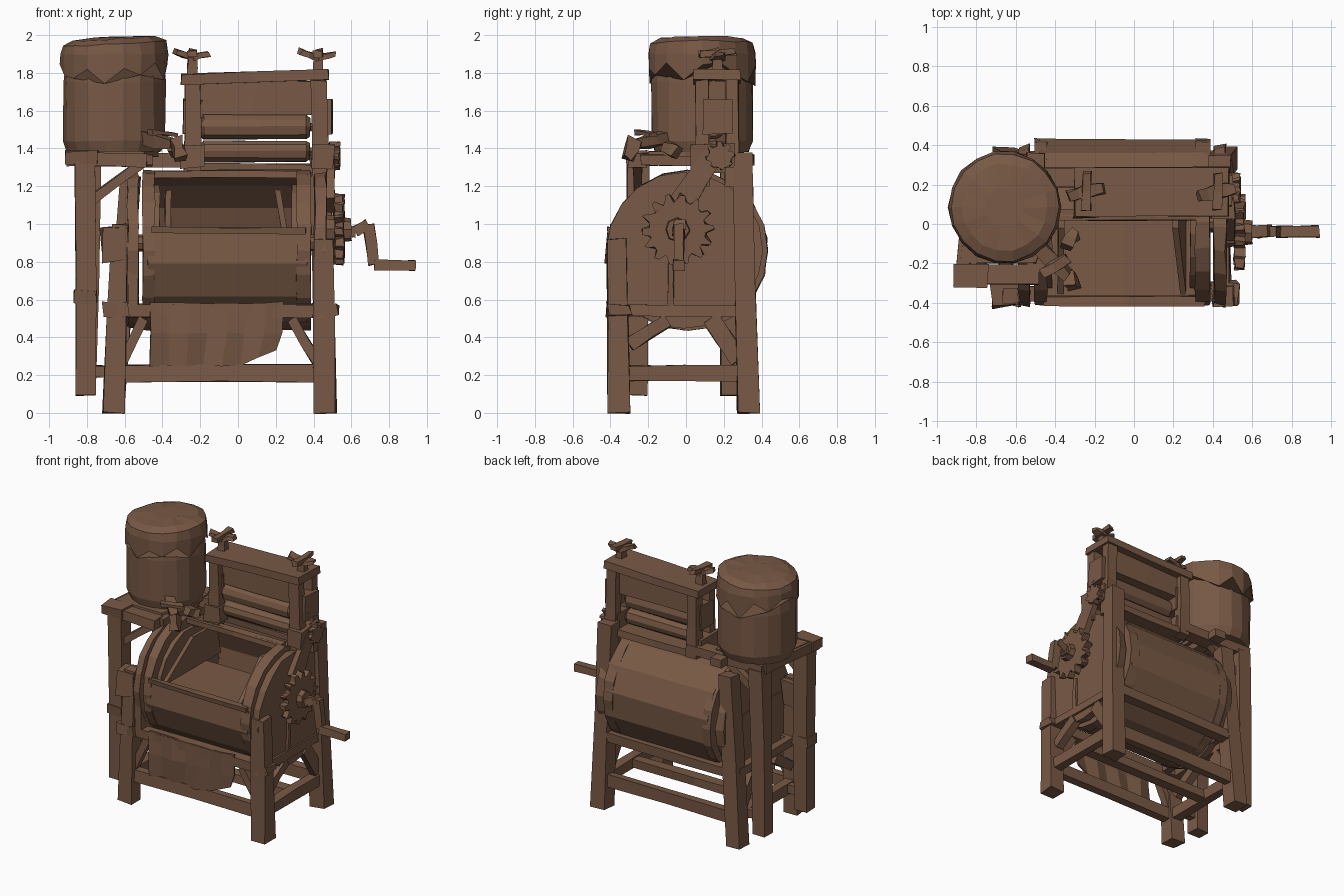
import bpy, bmesh, random
from math import sin, cos, pi, radians
from mathutils import Vector

random.seed(4)
if "Cube" in bpy.data.objects:
    bpy.data.objects.remove(bpy.data.objects["Cube"])

wood = bpy.data.materials.new("brown_wood")
wood.use_nodes = True
COLOUR = (0.19, 0.10, 0.06, 1)
wood.diffuse_color = COLOUR
wood.node_tree.nodes["Principled BSDF"].inputs["Base Color"].default_value = COLOUR


def finish(name, bm, rough=0.0):
    for v in bm.verts:
        v.co += Vector([random.uniform(-rough, rough) for _ in range(3)])
    bmesh.ops.recalc_face_normals(bm, faces=bm.faces)
    mesh = bpy.data.meshes.new(name)
    bm.to_mesh(mesh)
    bm.free()
    mesh.materials.append(wood)
    ob = bpy.data.objects.new(name, mesh)
    bpy.context.collection.objects.link(ob)
    return ob


def loft(name, rings, rough=0.0):
    """Skin a list of equal-length closed rings and cap the ends."""
    bm = bmesh.new()
    loops = [[bm.verts.new(p) for p in ring] for ring in rings]
    n = len(loops[0])
    for a, b in zip(loops, loops[1:]):
        for i in range(n):
            bm.faces.new((a[i], a[(i + 1) % n], b[(i + 1) % n], b[i]))
    bm.faces.new(loops[0])
    bm.faces.new(loops[-1])
    return finish(name, bm, rough)


def box(name, x, y, z, rough=0.006):
    ring = lambda h: [(x[0], y[0], h), (x[1], y[0], h), (x[1], y[1], h), (x[0], y[1], h)]
    return loft(name, [ring(z[0]), ring(z[1])], rough)


def beam(name, p, q, w, d, taper=1.0, rough=0.005):
    """Timber from p to q; w is its width across, d its depth."""
    p, q = Vector(p), Vector(q)
    axis = (q - p).normalized()
    side = Vector((1, 0, 0)) if abs(axis.x) < 0.8 else Vector((0, 1, 0))
    side = (side - axis * side.dot(axis)).normalized()
    up = axis.cross(side)
    def ring(c, s):
        return [c + side * (a * w * s / 2) + up * (b * d * s / 2)
                for a, b in ((-1, -1), (1, -1), (1, 1), (-1, 1))]
    return loft(name, [ring(p, 1), ring((p + q) / 2, (1 + taper) / 2), ring(q, taper)], rough)


def disc_x(name, xs, radii, y, z, sides, rough=0.004):
    """Turned part along the x axis."""
    return loft(name, [[(x, y + r * cos(2 * pi * i / sides), z + r * sin(2 * pi * i / sides))
                        for i in range(sides)] for x, r in zip(xs, radii)], rough)


def gear(name, x0, x1, y, z, r, teeth):
    ring = lambda x: [(x, y + (r if i % 4 < 2 else r * 0.8) * cos(2 * pi * i / (teeth * 4)),
                       z + (r if i % 4 < 2 else r * 0.8) * sin(2 * pi * i / (teeth * 4)))
                      for i in range(teeth * 4)]
    return loft(name, [ring(x0), ring(x1)], 0.008)


# Main frame legs
beam("front_left_leg", (0.46, -0.355, 0), (0.45, -0.365, 0.92), 0.115, 0.115, 0.9)
beam("front_right_leg", (-0.66, -0.355, 0), (-0.625, -0.365, 1.0), 0.115, 0.115, 0.7)
beam("back_left_leg", (0.465, 0.33, 0), (0.435, 0.3, 1.38), 0.115, 0.115, 0.9)
beam("back_right_leg", (-0.66, 0.33, 0), (-0.57, 0.3, 1.25), 0.115, 0.115, 0.9)
box("leg_block", (-0.72, -0.6), (-0.42, -0.3), (0.8, 0.99), 0.015)

# Rails, end rails and corner braces
for label, y in (("front", -0.355), ("back", 0.33)):
    beam(label + "_low_rail", (-0.64, y, 0.21), (0.45, y, 0.21), 0.06, 0.09)
    beam(label + "_high_rail", (-0.66, y, 0.54), (0.47, y, 0.54), 0.08, 0.07)
for x in (-0.65, 0.455):
    beam("end_low_rail", (x, -0.33, 0.21), (x, 0.31, 0.21), 0.07, 0.08)
    beam("end_high_rail", (x, -0.36, 0.54), (x, 0.33, 0.54), 0.06, 0.06)
    beam("end_front_brace", (x, -0.3, 0.36), (x, -0.1, 0.49), 0.06, 0.07)
    beam("end_back_brace", (x, 0.28, 0.28), (x, 0.13, 0.5), 0.06, 0.09)
    beam("front_leg_band", (x - 0.06, -0.355, 0.545), (x + 0.07, -0.355, 0.545), 0.125, 0.07, 1, 0.012)
for a, b in ((-0.62, -0.5), (0.43, 0.28)):
    beam("front_brace", (a, -0.345, 0.25), (b, -0.345, 0.5), 0.05, 0.05)
beam("middle_floor_rail", (-0.64, 0.0, 0.215), (0.45, 0.0, 0.215), 0.08, 0.06)

# Drum shell, open at the upper front
CY, CZ = 0.01, 0.86
def arc(r, t):
    return CY + r * cos(radians(t)), CZ + r * sin(radians(t))
angles = [164 + i * (446 - 164) / 11 for i in range(12)]
profile = [arc(0.425, t) for t in angles] + [arc(0.39, t) for t in reversed(angles)]
loft("drum_shell", [[(x, y, z) for y, z in profile] for x in (-0.48, 0.37)], 0.004)

# Drum ends with raised rims, and the fixed outer cheeks
for x0, x1, rim in ((-0.505, -0.44, -0.435), (0.31, 0.385, 0.305)):
    disc_x("drum_end", (x0, x1), (0.425, 0.425), CY, CZ, 20)
    disc_x("drum_inner_disc", (rim - 0.02, rim + 0.02), (0.35, 0.35), CY, CZ, 18)
for x0, x1 in ((-0.585, -0.53), (0.405, 0.465)):
    disc_x("outer_cheek", (x0, x1), (0.4, 0.415), -0.01, CZ, 20, 0.006)
    box("cheek_panel", (x0, x1), (-0.4, 0.29), (0.52, 0.9), 0.006)
disc_x("drum_axle", (-0.66, 0.52), (0.045, 0.045), CY, 0.9, 8)

# Drum lip, top edge, floor and dividers
beam("drum_lip", (-0.46, -0.39, 0.965), (0.36, -0.39, 0.965), 0.05, 0.035)
beam("drum_top_edge", (-0.45, 0.05, 1.265), (0.34, 0.05, 1.265), 0.06, 0.04)
beam("drum_floor", (-0.45, -0.12, 0.93), (0.34, -0.12, 0.93), 0.5, 0.03)
for x, lean in ((-0.37, 0.0), (0.25, -0.04)):
    loft("drum_divider", [[(x + o, -0.36, 0.94), (x + o, 0.3, 0.94),
                           (x + o + lean, 0.25, 1.17), (x + o + lean, -0.02, 1.18)]
                          for o in (-0.015, 0.015)], 0.004)

# Draped cloth below the front rail
bm = bmesh.new()
COLS = 7
rows = []
for z, x_end, dip in ((0.585, 0.24, 0.0), (0.42, 0.24, 0.01), (0.25, 0.2, 0.0)):
    rows.append([bm.verts.new((-0.465 + (x_end + 0.465) * i / COLS,
                               -0.395 - dip + 0.02 * (i % 2) * (z < 0.5),
                               z + 0.04 * max(0, i - 5) * (z < 0.3))) for i in range(COLS + 1)])
for a, b in zip(rows, rows[1:]):
    for i in range(COLS):
        bm.faces.new((a[i], a[i + 1], b[i + 1], b[i]))
cloth = finish("draped_cloth", bm, 0.006)
cloth.modifiers.new("thickness", "SOLIDIFY").thickness = 0.015

# Barrel stand
for y, x_top, x_end in ((-0.255, -0.81, -0.48), (0.235, -0.78, -0.2)):
    beam("stand_leg", (-0.805, y, 0.09), (x_top, y, 1.33), 0.1, 0.1, 1.15)
    beam("stand_top_rail", (x_top - 0.05, y, 1.345), (x_end, y, 1.335), 0.1, 0.07)
    beam("stand_brace", (-0.77, y, 1.13), (-0.51, y, 1.32), 0.05, 0.05)
    beam("stand_tie", (-0.8, y, 0.22), (-0.65, y, 0.22), 0.05, 0.06)
box("stand_leg_band", (-0.87, -0.75), (-0.315, -0.2), (0.58, 0.65), 0.008)
box("stand_corner_block", (-0.92, -0.74), (-0.32, -0.2), (1.31, 1.385), 0.008)
beam("stand_end_rail", (-0.86, -0.3, 1.345), (-0.8, 0.26, 1.345), 0.1, 0.07)
beam("stand_inner_rail", (-0.5, -0.24, 1.34), (-0.5, 0.36, 1.34), 0.09, 0.06)
loft("stand_shelf", [[(-0.88, -0.2, z), (-0.5, -0.2, z), (-0.42, 0.0, z),
                      (-0.42, 0.25, z), (-0.82, 0.25, z)] for z in (1.355, 1.385)], 0.004)


# Barrel with a tied ragged cover
def ring_z(z, r, tilt=0.0, ragged=0.0):
    return [(-0.655 + r * cos(t), 0.085 + r * sin(t), z + tilt * cos(t) - ragged * random.random() ** 2)
            for t in (2 * pi * i / 18 for i in range(18))]

loft("barrel", [ring_z(1.38, 0.25), ring_z(1.44, 0.27), ring_z(1.75, 0.272), ring_z(1.93, 0.25)], 0.004)
loft("barrel_cover", [ring_z(1.86, 0.285, ragged=0.2), ring_z(1.9, 0.284), ring_z(1.955, 0.275, 0.015),
                      ring_z(1.98, 0.22, 0.012), ring_z(1.99, 0.1)], 0.005)

# Barrel spout and tap
beam("spout", (-0.5, -0.1, 1.46), (-0.34, -0.26, 1.42), 0.07, 0.07, 0.8, 0.012)
beam("spout_nozzle", (-0.33, -0.27, 1.45), (-0.3, -0.31, 1.35), 0.06, 0.07, 0.8, 0.012)
beam("tap_handle", (-0.47, -0.26, 1.49), (-0.34, -0.17, 1.47), 0.05, 0.03, 1, 0.01)
beam("tap_stem", (-0.34, -0.12, 1.41), (-0.3, -0.05, 1.38), 0.05, 0.06, 1, 0.012)

# Wringer frame
for x, top, low in ((-0.24, -0.24, 1.27), (0.445, 0.425, 1.2)):
    for y in (0.085, 0.245):
        beam("wringer_post", (x, y, low), (top, y, 1.76), 0.09, 0.075, 0.9)
    box("wringer_bearing", (x - 0.06, x + 0.06), (0.03, 0.26), (1.3, 1.42), 0.01)
    box("wringer_upper_bearing", (x - 0.05, x + 0.05), (0.09, 0.24), (1.48, 1.66), 0.008)
    # Wing screws
    beam("screw_shaft", (top, 0.165, 1.76), (top, 0.165, 1.89), 0.06, 0.06, 0.75)
    beam("screw_wing", (top, 0.165, 1.88), (top - 0.095, 0.14, 1.915), 0.07, 0.035, 0.7, 0.008)
    beam("screw_wing", (top, 0.165, 1.88), (top + 0.09, 0.18, 1.9), 0.07, 0.035, 0.7, 0.008)
    beam("screw_cross_wing", (top, 0.07, 1.895), (top, 0.26, 1.91), 0.05, 0.035, 0.9, 0.008)
beam("wringer_top", (-0.3, 0.165, 1.765), (0.48, 0.165, 1.79), 0.25, 0.055)
beam("wringer_board", (-0.22, 0.165, 1.67), (0.39, 0.165, 1.665), 0.14, 0.18)
beam("wringer_sill", (-0.26, 0.2, 1.3), (0.42, 0.2, 1.29), 0.14, 0.05)
for z, r in ((1.515, 0.068), (1.385, 0.06)):
    disc_x("wringer_roller", (-0.2, -0.18, 0.36, 0.38), (r * 0.7, r, r, r * 0.7), 0.14, z, 10)
    disc_x("roller_axle", (-0.27, 0.5), (0.025, 0.025), 0.14, z, 6)

# Gears, link arm, lever and crank
gear("drive_gear", 0.51, 0.56, -0.045, 0.97, 0.19, 14)
disc_x("gear_hub", (0.45, 0.6), (0.08, 0.06), -0.045, 0.97, 8)
gear("roller_gear", 0.485, 0.535, 0.18, 1.36, 0.075, 8)
beam("link_arm", (0.49, -0.03, 1.1), (0.49, 0.14, 1.36), 0.05, 0.13, 0.8)
beam("lower_lever", (0.475, -0.08, 0.8), (0.475, -0.085, 0.56), 0.02, 0.03)
crank = [(0.56, 0.95), (0.62, 0.96), (0.69, 1.0), (0.72, 0.785), (0.94, 0.78)]
for (x0, z0), (x1, z1) in zip(crank, crank[1:]):
    beam("crank_part", (x0, -0.04, z0), (x1, -0.037, z1), 0.06, 0.055, 1, 0.004)
